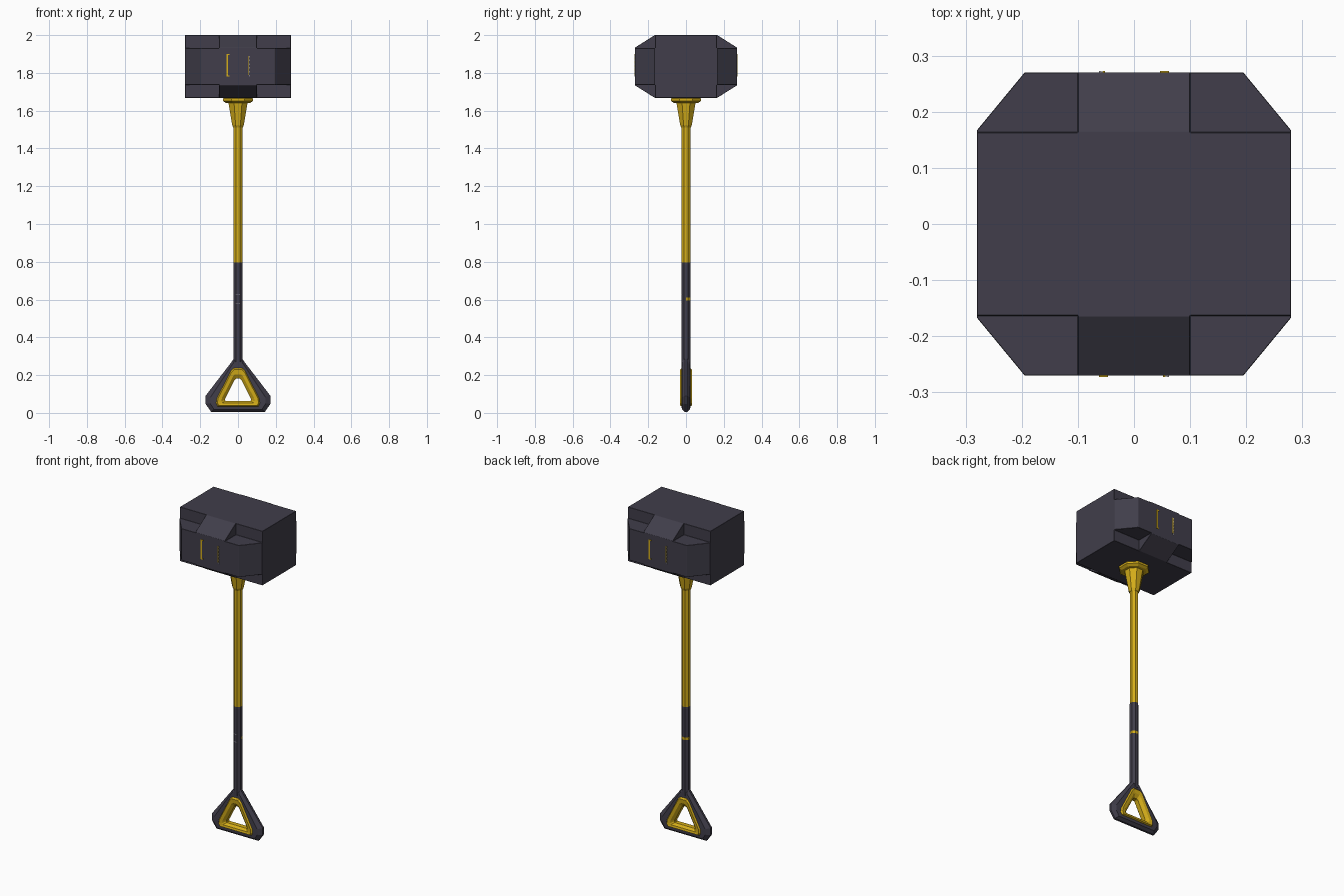
import bpy, bmesh, math
from mathutils import Vector

if "Cube" in bpy.data.objects:
    bpy.data.objects.remove(bpy.data.objects["Cube"])


def material(name, rgb):
    m = bpy.data.materials.new(name)
    m.diffuse_color = (*rgb, 1)
    m.use_nodes = True
    m.node_tree.nodes["Principled BSDF"].inputs["Base Color"].default_value = m.diffuse_color
    return m


DARK = material("dark slate", (0.052, 0.048, 0.069))
GOLD = material("gold", (0.66, 0.42, 0.01))
PALE = material("pale grey", (0.5, 0.5, 0.55))


def finish(name, bm, mat):
    bmesh.ops.recalc_face_normals(bm, faces=bm.faces)
    me = bpy.data.meshes.new(name)
    bm.to_mesh(me)
    bm.free()
    ob = bpy.data.objects.new(name, me)
    me.materials.append(mat)
    bpy.context.collection.objects.link(ob)
    return ob


def add_box(bm, lo, hi):
    c = [(a + b) / 2 for a, b in zip(lo, hi)]
    vs = bmesh.ops.create_cube(bm, size=1)["verts"]
    for v in vs:
        v.co = Vector([c[i] + v.co[i] * abs(hi[i] - lo[i]) for i in range(3)])


def loft(name, rings, mat, closed=False):
    """Skin equal-length rings; cap the ends unless the loft closes on itself."""
    bm = bmesh.new()
    vr = [[bm.verts.new(p) for p in r] for r in rings]
    n = len(vr[0])
    pairs = list(zip(vr, vr[1:])) + ([(vr[-1], vr[0])] if closed else [])
    for a, b in pairs:
        for i in range(n):
            j = (i + 1) % n
            bm.faces.new((a[i], a[j], b[j], b[i]))
    if not closed:
        bm.faces.new(vr[0])
        bm.faces.new(vr[-1])
    return finish(name, bm, mat)


def octagon(r, z):
    """Octagon with flats facing the axes, r being the distance to a flat."""
    k = r / math.cos(math.pi / 8)
    return [(k * math.cos((i + .5) * math.pi / 4),
             k * math.sin((i + .5) * math.pi / 4), z) for i in range(8)]


def turned(name, profile, mat):
    return loft(name, [octagon(r, z) for r, z in profile], mat)


# Hammer head: prism with clipped corners, sloped long edges, notched ends
plan = [(.28, -.167), (.28, .167), (.195, .27), (-.195, .27),
        (-.28, .167), (-.28, -.167), (-.195, -.27), (.195, -.27)]
head = loft("hammer_head", [[(x, y, z) for x, y in plan] for z in (1.668, 2.0)], DARK)
bm = bmesh.new()
bm.from_mesh(head.data)
for sy in (-1, 1):
    for sz in (-1, 1):
        cut = bmesh.ops.bisect_plane(
            bm, geom=bm.verts[:] + bm.edges[:] + bm.faces[:],
            plane_co=(0, sy * .165, 1.834 + sz * .166),
            plane_no=(0, sy * .066, sz * .105), clear_outer=True)
        edges = [g for g in cut["geom_cut"] if isinstance(g, bmesh.types.BMEdge)]
        bmesh.ops.holes_fill(bm, edges=edges)
bmesh.ops.recalc_face_normals(bm, faces=bm.faces)
bm.to_mesh(head.data)
bm.free()

bm = bmesh.new()
for sx in (-1, 1):
    for sy in (-1, 1):
        for sz in (-1, 1):
            add_box(bm, (sx * .1, sy * .163, 1.834 + sz * .097),
                    (sx * .4, sy * .4, 1.834 + sz * .3))
cutter = finish("notch_cutter", bm, DARK)
cutter.hide_render = True
bpy.context.view_layer.objects.active = head
mod = head.modifiers.new("notches", "BOOLEAN")
mod.operation = "DIFFERENCE"
mod.solver = "EXACT"
mod.object = cutter
bpy.ops.object.modifier_apply(modifier=mod.name)
bpy.data.objects.remove(cutter)
bev = head.modifiers.new("soft_edges", "BEVEL")
bev.width = .005
bev.segments = 1
bev.limit_method = "ANGLE"
bev.angle_limit = math.radians(25)

# Thin bracket marks on the front and back of the head
for side, sy in (("front", -1), ("back", 1)):
    bm = bmesh.new()
    add_box(bm, (sy * .062, sy * .268, 1.78), (sy * .054, sy * .273, 1.9))
    add_box(bm, (sy * .054, sy * .268, 1.78), (sy * .046, sy * .273, 1.786))
    add_box(bm, (sy * .054, sy * .268, 1.894), (sy * .046, sy * .273, 1.9))
    add_box(bm, (-sy * .056, sy * .268, 1.79), (-sy * .052, sy * .273, 1.89))
    finish(side + "_bracket_mark", bm, GOLD)
    bm = bmesh.new()
    for i in range(6):
        z = 1.782 + i * .02
        add_box(bm, (-sy * .062, sy * .268, z), (-sy * .058, sy * .2725, z + .008))
    finish(side + "_dash_mark", bm, PALE)

# Collar, shaft and lower sleeve
turned("collar", [(.025, 1.51), (.031, 1.525), (.05, 1.64), (.066, 1.642),
                  (.08, 1.652), (.08, 1.664), (.07, 1.67)], GOLD)
turned("shaft", [(.0225, .78), (.0225, 1.53)], GOLD)
turned("sleeve", [(.0235, .25), (.0235, .785), (.0225, .795)], DARK)

# Gold band on the back half of the sleeve, small pale dashes on its front
bm = bmesh.new()
for a in range(5):
    t = a * math.pi / 4
    seg = bmesh.ops.create_cube(bm, size=1)["verts"]
    for v in seg:
        x, y, z = .0235 + v.co.x * .002, v.co.y * .0195, .602 + v.co.z * .016
        v.co = (x * math.cos(t) - y * math.sin(t), x * math.sin(t) + y * math.cos(t), z)
# Keep the side segments behind the middle of the shaft
bmesh.ops.bisect_plane(bm, geom=bm.verts[:] + bm.edges[:] + bm.faces[:],
                       plane_co=(0, .001, 0), plane_no=(0, -1, 0), clear_outer=True)
finish("sleeve_band", bm, GOLD)
bm = bmesh.new()
for z in (.578, .625):
    for x in (-.012, -.003, .006):
        add_box(bm, (x, -.0225, z), (x + .005, -.0242, z + .003))
finish("sleeve_dashes", bm, PALE)


# Triangular grip: dark rim around a gold frame with an open middle
def mirrored(half):
    return half + [(-x, z) for x, z in reversed(half)]


rim = mirrored([(.02, .292), (.03, .275), (.172, .09), (.172, .048), (.142, .005)])
frame = mirrored([(.022, .238), (.038, .222), (.113, .075), (.116, .05), (.108, .035)])
hole = mirrored([(.01, .182), (.018, .174), (.066, .08), (.07, .07), (.067, .064)])


def blend(a, b, t):
    return [(p[0] + (q[0] - p[0]) * t, p[1] + (q[1] - p[1]) * t) for p, q in zip(a, b)]


def at(outline, y):
    return [(x, y, z) for x, z in outline]


bevel = blend(rim, frame, .45)
loft("grip_rim", [at(rim, -.006), at(bevel, -.022), at(frame, -.023),
                  at(frame, .023), at(bevel, .022), at(rim, .006)], DARK, True)
outer = blend(frame, hole, .15)
inner = blend(frame, hole, .6)
loft("grip_frame", [at(frame, -.022), at(outer, -.032), at(inner, -.029), at(hole, -.014),
                    at(hole, .014), at(inner, .029), at(outer, .032), at(frame, .022)],
     GOLD, True)
